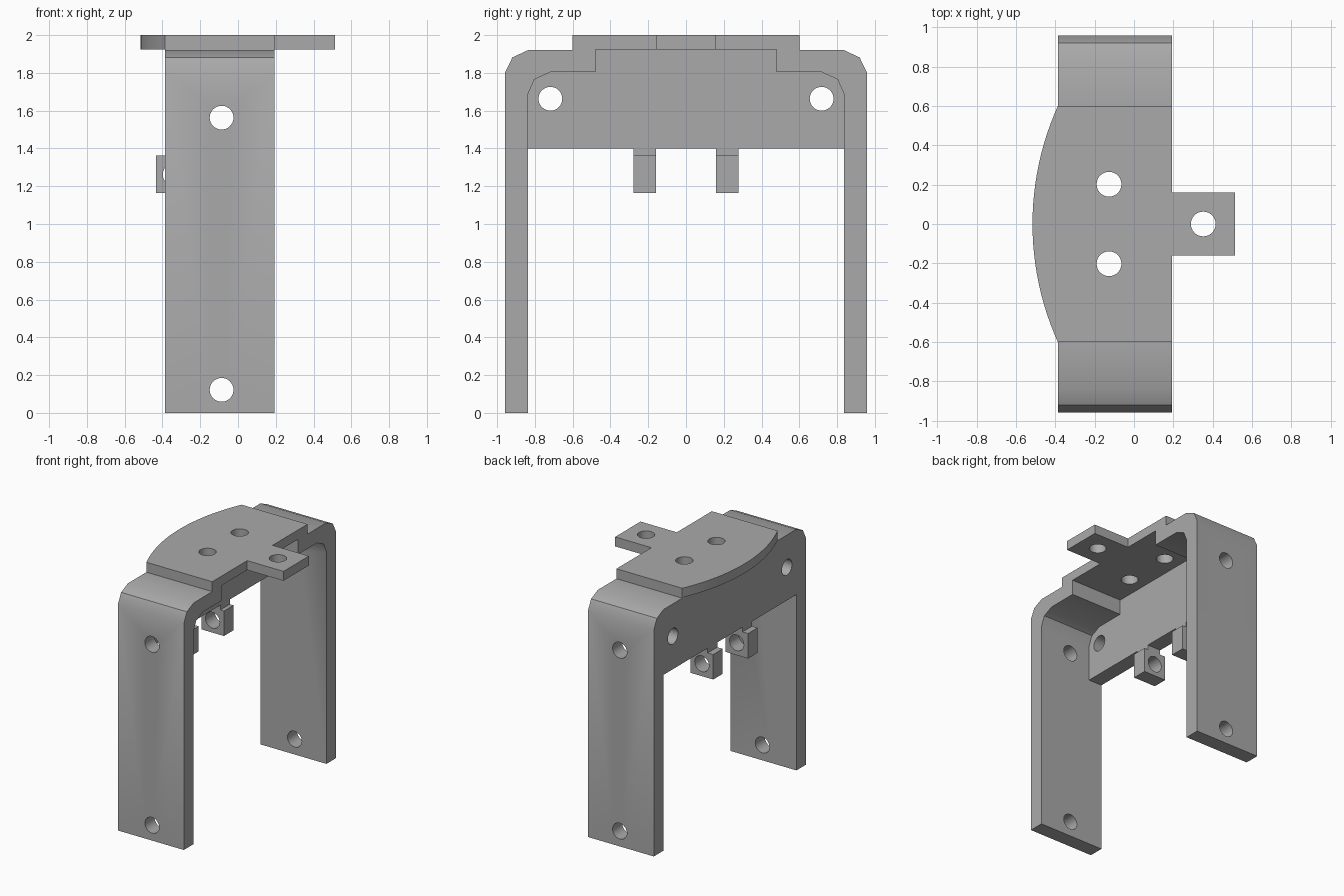
import bpy
import bmesh
import math
from mathutils import Matrix

cube = bpy.data.objects.get("Cube")
if cube:
    bpy.data.objects.remove(cube, do_unlink=True)

GREY = (0.4, 0.4, 0.4, 1.0)
grey = bpy.data.materials.new("plain grey")
grey.use_nodes = True
grey.diffuse_color = GREY
grey.node_tree.nodes["Principled BSDF"].inputs["Base Color"].default_value = GREY

BACK, FRONT = -0.387, 0.193      # strap edges along x
WALL = 0.12                      # wall thickness
HOLE = 0.063                     # radius of every hole


def finish(name, bm):
    bmesh.ops.recalc_face_normals(bm, faces=bm.faces)
    mesh = bpy.data.meshes.new(name)
    bm.to_mesh(mesh)
    bm.free()
    mesh.materials.append(grey)
    obj = bpy.data.objects.new(name, mesh)
    bpy.context.collection.objects.link(obj)
    return obj


def prism(name, points, axis, low, high):
    """Extrude a (y, z) outline along x, or an (x, y) outline along z."""
    bm = bmesh.new()
    place = (lambda p: (low, *p)) if axis == "x" else (lambda p: (*p, low))
    face = bm.faces.new([bm.verts.new(place(p)) for p in points])
    extruded = bmesh.ops.extrude_face_region(bm, geom=[face])["geom"]
    step = high - low
    bmesh.ops.translate(bm, vec=(step, 0, 0) if axis == "x" else (0, 0, step),
                        verts=[v for v in extruded if isinstance(v, bmesh.types.BMVert)])
    return finish(name, bm)


def mirrored(half):
    """Close an outline by mirroring its half across y = 0."""
    return half + [(-y, z) for y, z in reversed(half)]


def rect(a0, a1, b0, b1):
    return [(a0, b0), (a1, b0), (a1, b1), (a0, b1)]


def hole(axis, centre, length):
    bm = bmesh.new()
    turn = {"x": Matrix.Rotation(math.pi / 2, 4, "Y"),
            "y": Matrix.Rotation(math.pi / 2, 4, "X"),
            "z": Matrix.Identity(4)}[axis]
    bmesh.ops.create_cone(bm, cap_ends=True, segments=32, radius1=HOLE, radius2=HOLE,
                          depth=length, matrix=Matrix.Translation(centre) @ turn)
    return finish("hole_cutter", bm)


def combine(target, other, operation):
    mod = target.modifiers.new(operation.lower(), "BOOLEAN")
    mod.operation = operation
    mod.solver = "EXACT"
    mod.object = other
    bpy.ops.object.select_all(action="DESELECT")
    bpy.context.view_layer.objects.active = target
    target.select_set(True)
    bpy.ops.object.modifier_apply(modifier=mod.name)
    bpy.data.objects.remove(other, do_unlink=True)


# Bent strap: two legs, rounded shoulders and a raised middle
outer = [(0.958, 0), (0.958, 1.803), (0.919, 1.882), (0.835, 1.921), (0.6, 1.921), (0.6, 2)]
inner = [(0.478, 1.925), (0.478, 1.804), (0.718, 1.804), (0.803, 1.765), (0.837, 1.687), (0.837, 0)]
half = outer + [(-y, z) for y, z in reversed(outer)]
under = [(-y, z) for y, z in reversed(inner)]
bracket = prism("bracket", half + under + inner, "x", BACK, FRONT)

# Side wall between the legs, overlapping into the strap
wall = mirrored([(0.9, 1.4), (0.9, 1.75), (0.78, 1.86), (0.54, 1.86), (0.54, 1.96)])
combine(bracket, prism("side_wall", wall, "x", BACK, BACK + WALL), "UNION")

# Curved lip on the top plate
sag, reach = 0.129, 0.6
radius = (reach ** 2 + sag ** 2) / (2 * sag)
sweep = math.asin(reach / radius)
lip = [(-0.1, reach)]
for i in range(25):
    a = sweep * (1 - i / 12)
    lip.append((BACK - sag + radius * (1 - math.cos(a)), radius * math.sin(a)))
lip.append((-0.1, -reach))
combine(bracket, prism("top_lip", lip, "z", 1.925, 2), "UNION")

# Tab on the opposite edge
combine(bracket, prism("top_tab", rect(0.1, 0.513, -0.16, 0.16), "z", 1.925, 2), "UNION")

# Pair of lugs hanging from the wall on short necks
for side in (-1, 1):
    y = side * 0.219
    neck = rect(y - 0.06, y + 0.06, 1.3, 1.5)
    block = rect(y - 0.06, y + 0.06, 1.163, 1.362)
    combine(bracket, prism("lug_neck", neck, "x", BACK, BACK + WALL), "UNION")
    combine(bracket, prism("lug", block, "x", -0.435, -0.235), "UNION")

# Holes: legs, lugs, wall, plate and tab
cuts = [("y", (-0.087, 0, z), 3) for z in (0.122, 1.563)]
cuts += [("y", (-0.335, 0, 1.262), 0.8), ("z", (0.352, 0, 1.96), 0.3)]
for side in (-1, 1):
    cuts.append(("x", (BACK + WALL / 2, side * 0.718, 1.663), 0.3))
    cuts.append(("z", (-0.127, side * 0.202, 1.96), 0.3))
for axis, centre, length in cuts:
    combine(bracket, hole(axis, centre, length), "DIFFERENCE")

bpy.ops.object.select_all(action="DESELECT")
bracket.select_set(True)
bpy.context.view_layer.objects.active = bracket
bpy.ops.object.shade_smooth_by_angle(angle=math.radians(30))
